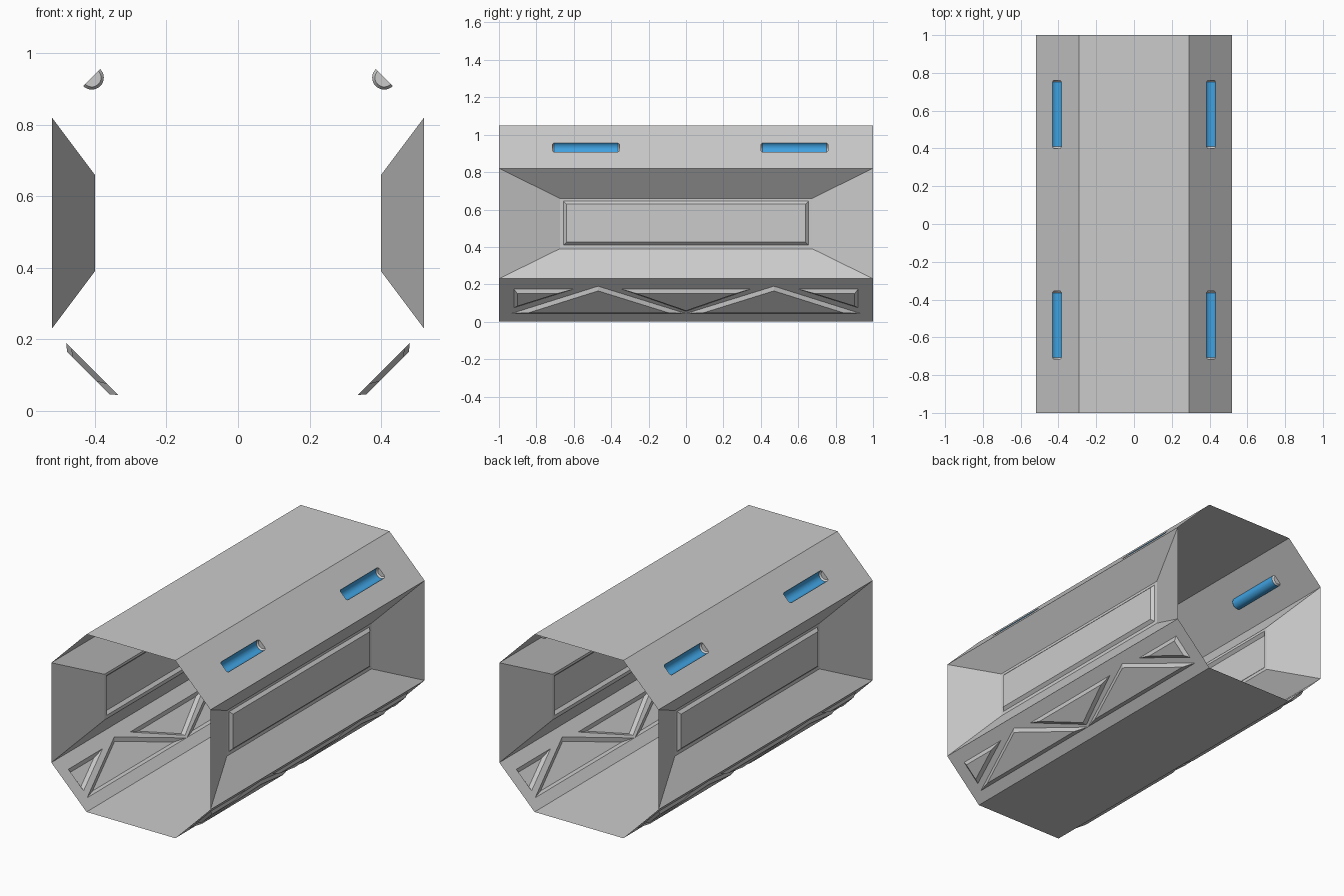
import bpy, bmesh, math
from mathutils import Vector

if "Cube" in bpy.data.objects:
    bpy.data.objects.remove(bpy.data.objects["Cube"])

R2 = math.sqrt(2)
SLANT = 0.23 * R2


def frame(ox, oz, tx, tz):
    """Map (along y, up the wall, outward) to world space; also give the outward normal."""
    t, n = Vector((tx, 0, tz)).normalized(), Vector((tz, 0, -tx)).normalized()
    o = Vector((ox, 0, oz))
    return (lambda u, s, h=0.0: o + t * s + n * h + Vector((0, u, 0))), n


def rect(u0, s0, u1, s1):
    return [(u0, s0), (u1, s0), (u1, s1), (u0, s1)]


def inset(poly, d):
    """Shrink a convex counter-clockwise polygon evenly."""
    out = []
    for i, p in enumerate(poly):
        a, p, b = Vector(poly[i - 1]), Vector(p), Vector(poly[(i + 1) % len(poly)])
        e1, e2 = (p - a).normalized(), (b - p).normalized()
        n1, n2 = Vector((-e1.y, e1.x)), Vector((-e2.y, e2.x))
        out.append(tuple(p + (n1 + n2) * d / (1 + n1.dot(n2))))
    return out


def ring(bm, place, poly, h=0.0):
    return [bm.verts.new(place(u, s, h)) for u, s in poly]


def bridge(bm, a, b):
    return [bm.faces.new((a[i - 1], a[i], b[i], b[i - 1])) for i in range(len(a))]


def fill(bm, loops, normal):
    """Fill an outline, leaving the inner loops open."""
    edges = []
    for lp in loops:
        for i in range(len(lp)):
            e = bm.edges.get((lp[i - 1], lp[i])) or bm.edges.new((lp[i - 1], lp[i]))
            edges.append(e)
    bmesh.ops.triangle_fill(bm, use_beauty=True, use_dissolve=False, edges=edges, normal=normal)


def finish(name, bm, mirror=True, normal=None):
    if normal:
        bm.normal_update()
        for f in bm.faces:
            if f.normal.dot(normal) < 0:
                f.normal_flip()
    me = bpy.data.meshes.new(name)
    bm.to_mesh(me)
    bm.free()
    ob = bpy.data.objects.new(name, me)
    bpy.context.collection.objects.link(ob)
    if mirror:
        ob.modifiers.new("Mirror", 'MIRROR')
    return ob


# Floor and roof
for name, z, up in (("floor", 0.0, -1), ("roof", 1.05, 1)):
    bm = bmesh.new()
    bm.faces.new([bm.verts.new((x, y, z)) for x, y in rect(-0.29, -1, 0.29, 1)])
    finish(name, bm, False, Vector((0, 0, up)))

# Lower slanted walls with raised triangular truss panels
place, n = frame(0.29, 0, 1, 1)
tris = [
    [(-0.93, 0.045), (-0.004, 0.045), (-0.47, 0.19)],
    [(0.004, 0.045), (0.93, 0.045), (0.47, 0.19)],
    [(0, 0.056), (0.345, 0.175), (-0.345, 0.175)],
    [(-0.92, 0.075), (-0.6, 0.175), (-0.92, 0.175)],
    [(0.92, 0.075), (0.92, 0.175), (0.6, 0.175)],
]
bm = bmesh.new()
loops = [ring(bm, place, rect(-1, 0, 1, SLANT))]
for tri in tris:
    poly = [(u, z * R2) for u, z in tri]
    base, top = ring(bm, place, poly), ring(bm, place, inset(poly, 0.018), 0.016)
    bridge(bm, base, top)
    bm.faces.new(top)
    loops.append(base)
fill(bm, loops, n)
finish("lower_wall", bm, True, n)

# Vertical side walls: deep sloped pocket with a raised panel
place, n = frame(0.52, 0, 0, 1)
bm = bmesh.new()
panel = rect(-0.655, 0.41, 0.655, 0.645)
steps = [(rect(-1, 0.23, 1, 0.82), 0), (rect(-0.675, 0.39, 0.675, 0.66), -0.12),
         (panel, -0.12), (inset(panel, 0.016), -0.104)]
rings = [ring(bm, place, p, h) for p, h in steps]
for a, b in zip(rings, rings[1:]):
    bridge(bm, a, b)
bm.faces.new(rings[-1])
finish("side_wall", bm, True, n)

# Upper slanted walls, cut open over the light troughs
place, n = frame(0.52, 0.82, -1, 1)
SC, R, RE, BV = 0.1577, 0.0336, 0.026, 0.009
spans = [(-0.715, -0.355), (0.40, 0.76)]
bm = bmesh.new()
loops = [ring(bm, place, rect(-1, 0, 1, SLANT))]
for a, b in spans:
    loops.append(ring(bm, place, [
        (a, SC - RE), (a + BV, SC - R), (b - BV, SC - R), (b, SC - RE),
        (b, SC + RE), (b - BV, SC + R), (a + BV, SC + R), (a, SC + RE)]))
fill(bm, loops, n)
finish("upper_wall", bm, True, n)

# Half-round light troughs bulging inward: blue body, grey chamfered ends
grey = bpy.data.materials.new("trough_end_grey")
grey.diffuse_color = (0.6, 0.6, 0.6, 1)
grey.use_nodes = True
grey.node_tree.nodes["Principled BSDF"].inputs["Base Color"].default_value = grey.diffuse_color
blue = bpy.data.materials.new("light_blue")
blue.diffuse_color = (0.05, 0.36, 0.75, 1)
blue.use_nodes = True
blue.node_tree.nodes["Principled BSDF"].inputs["Base Color"].default_value = blue.diffuse_color
SEG = 16
for k, (a, b) in enumerate(spans):
    bm = bmesh.new()
    arcs = []
    for u, r in ((a, RE), (a + BV, R), (b - BV, R), (b, RE)):
        arcs.append([bm.verts.new(place(u, SC - r * math.cos(math.pi * i / SEG),
                                        -r * math.sin(math.pi * i / SEG)))
                     for i in range(SEG + 1)])
    for j in range(3):
        for i in range(SEG):
            f = bm.faces.new((arcs[j][i], arcs[j][i + 1], arcs[j + 1][i + 1], arcs[j + 1][i]))
            f.smooth = j == 1
            f.material_index = 1 if j == 1 else 0
    bm.faces.new(arcs[0])
    bm.faces.new(arcs[3])
    bm.normal_update()
    centre = place((a + b) / 2, SC)
    for f in bm.faces:
        if f.normal.dot(centre - f.calc_center_median()) < 0:
            f.normal_flip()
    for e in bm.edges:
        e.smooth = all(f.smooth for f in e.link_faces)
    ob = finish("light_trough_front" if k == 0 else "light_trough_back", bm)
    ob.data.materials.append(grey)
    ob.data.materials.append(blue)
